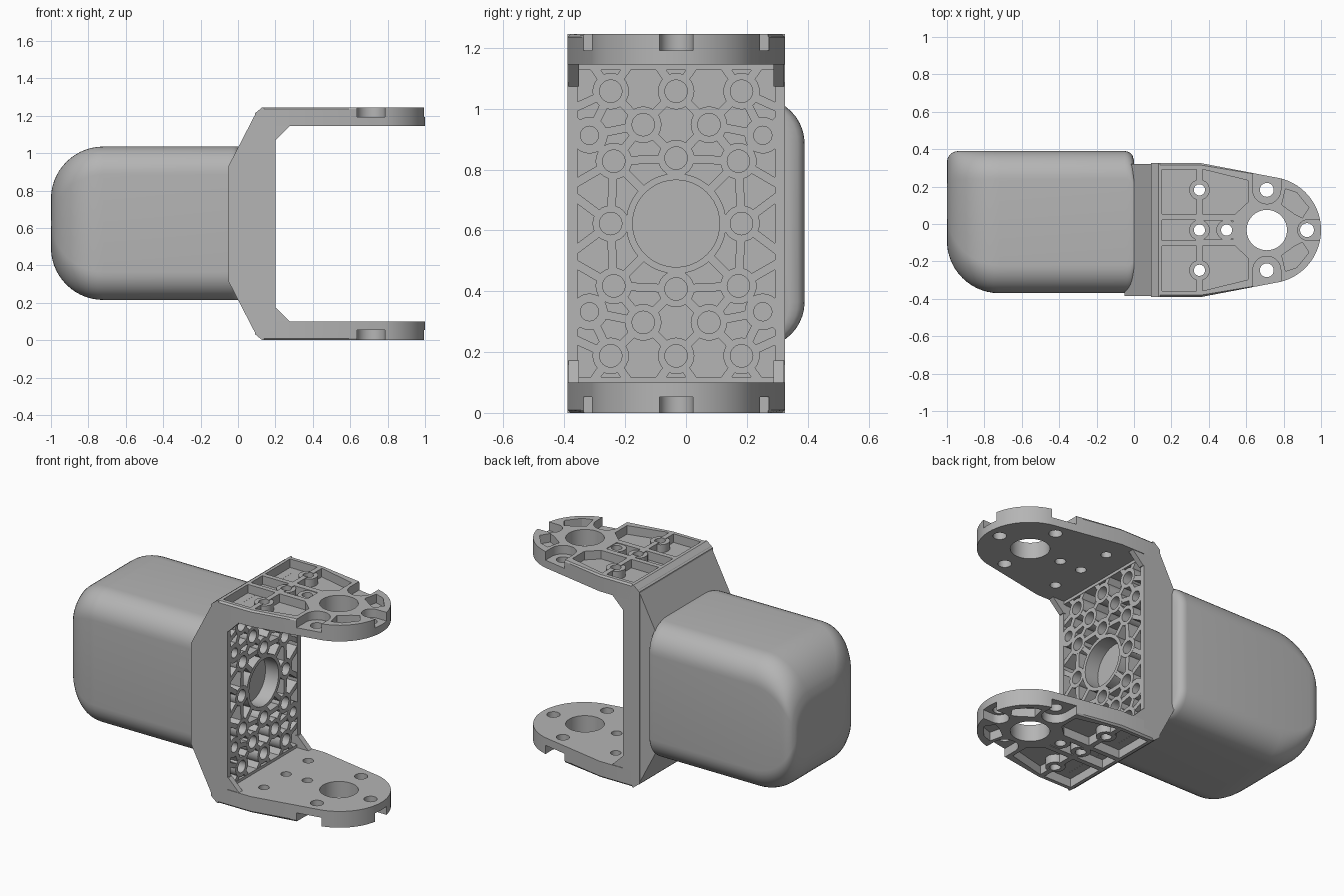
import bpy, bmesh, math
from mathutils import Vector, Matrix

cube = bpy.data.objects.get("Cube")
if cube:
    bpy.data.objects.remove(cube)

YC, ZC, HALF = -0.0325, 0.6225, 0.3575    # bracket centre and half width

grey = bpy.data.materials.new("satin grey")
grey.use_nodes = True
grey.diffuse_color = (0.46, 0.46, 0.46, 1)
grey.node_tree.nodes["Principled BSDF"].inputs["Base Color"].default_value = grey.diffuse_color


def make(name, bm, smooth=35):
    bmesh.ops.recalc_face_normals(bm, faces=bm.faces)
    me = bpy.data.meshes.new(name)
    bm.to_mesh(me)
    bm.free()
    me.materials.append(grey)
    ob = bpy.data.objects.new(name, me)
    bpy.context.collection.objects.link(ob)
    shade(ob, smooth)
    return ob


def shade(ob, angle=35):
    bpy.ops.object.select_all(action='DESELECT')
    ob.select_set(True)
    bpy.context.view_layer.objects.active = ob
    bpy.ops.object.shade_smooth_by_angle(angle=math.radians(angle))


def prism(bm, pts, vec):
    """Extrude a closed polygon of 3D points along vec."""
    a = [bm.verts.new(p) for p in pts]
    b = [bm.verts.new(Vector(p) + Vector(vec)) for p in pts]
    bm.faces.new(a)
    bm.faces.new(b[::-1])
    for i in range(len(a)):
        j = (i + 1) % len(a)
        bm.faces.new((a[i], b[i], b[j], a[j]))


def arc(cx, cy, r, a0, a1, n):
    return [(cx + r * math.cos(math.radians(a0 + (a1 - a0) * i / n)),
             cy + r * math.sin(math.radians(a0 + (a1 - a0) * i / n))) for i in range(n + 1)]


def circle(cx, cy, r, n=28):
    return arc(cx, cy, r, 0, 360, n)[:-1]


def boolean(ob, bm, operation='DIFFERENCE'):
    """Apply a throwaway bmesh to ob as a boolean."""
    cutter = make("cutter", bm)
    cutter.hide_render = True
    mod = ob.modifiers.new("cut", 'BOOLEAN')
    mod.object, mod.operation, mod.solver = cutter, operation, 'EXACT'
    bpy.context.view_layer.objects.active = ob
    bpy.ops.object.modifier_apply(modifier=mod.name)
    bpy.data.objects.remove(cutter)


def inset(d, r):
    """How far a rounding of radius r pulls in at distance d from the end."""
    return 0 if d >= r else r - math.sqrt(r * r - (r - d) ** 2)


# Body shell: rounded sections lofted along x, with large rounding at the far end
bm = bmesh.new()
steps = [0.28 * (1 - math.cos(math.pi / 2 * i / 14)) for i in range(15)]
steps += [0.004, 0.02, 0.95, 0.965, 0.98, 0.992, 1.0]
rings = []
for d in sorted(steps):
    e = 1 - d
    y0 = -0.37 + inset(d, 0.28) + inset(e, 0.03)
    y1 = 0.39 - inset(d, 0.06) - inset(e, 0.05)
    z0, z1 = 0.215 + inset(d, 0.28), 1.035 - inset(d, 0.28)
    r = 0.15
    sec = []
    for cy, cz, a in ((y1 - r, z1 - r, 0), (y0 + r, z1 - r, 90),
                      (y0 + r, z0 + r, 180), (y1 - r, z0 + r, 270)):
        sec += arc(cy, cz, r, a, a + 90, 10)
    rings.append([bm.verts.new((d - 1, y, z)) for y, z in sec])
for a, b in zip(rings, rings[1:]):
    for i in range(len(a)):
        j = (i + 1) % len(a)
        bm.faces.new((a[i], a[j], b[j], b[i]))
bm.faces.new(rings[0])
bm.faces.new(rings[-1])
make("body_shell", bm, 40)

# Flared neck between body and bracket
bm = bmesh.new()
prism(bm, [(x, YC - HALF + 0.005, ZC + z) for x, z in
           ((-0.05, -0.31), (-0.05, 0.31), (0.1, 0.6), (0.1, -0.6))],
      (0, 2 * HALF - 0.01, 0))
make("flared_neck", bm, 20)

# Bracket back plate with a rectangular recess
bm = bmesh.new()
half = [(0.09, 0.59), (0.13, 0.6225), (0.14, 0.6225), (0.14, 0.57), (0.2, 0.57)]
prof = half + [(x, -z) for x, z in reversed(half)]
prism(bm, [(x, YC - HALF, ZC + z) for x, z in prof], (0, 2 * HALF, 0))
plate = make("bracket_plate", bm)
bm = bmesh.new()
prism(bm, [(0.11, YC + sy * 0.325, ZC + sz * 0.505) for sy, sz in
           ((-1, -1), (1, -1), (1, 1), (-1, 1))], (0.2, 0, 0))
boolean(plate, bm)
shade(plate, 20)

# Lattice of round bosses joined by ribs inside the recess (offsets from centre)
X0, X1 = 0.105, 0.199
bm = bmesh.new()


def tube(bm, y, z, ri, ro, n=24):
    loops = [[bm.verts.new((x, YC + p, ZC + q)) for p, q in circle(y, z, r, n)]
             for x, r in ((X0, ri), (X1, ri), (X1, ro), (X0, ro))]
    for a, b in zip(loops, loops[1:] + loops[:1]):
        for i in range(n):
            j = (i + 1) % n
            bm.faces.new((a[i], a[j], b[j], b[i]))


def rib(bm, p, q, gap_p, gap_q, w=0.014):
    p, q = Vector(p), Vector(q)
    d = (q - p).normalized()
    s = Vector((-d.y, d.x)) * w
    p, q = p + d * gap_p, q - d * gap_q
    prism(bm, [(X0, YC + v.x, ZC + v.y) for v in (p + s, q + s, q - s, p - s)],
          (X1 - X0 - 0.001, 0, 0))


bosses = [(sy * 0.215, 0) for sy in (-1, 1)]
for sz in (-1, 1):
    bosses += [(0, sz * 0.435), (0, sz * 0.215)]
    for sy in (-1, 1):
        bosses += [(sy * 0.215, sz * 0.435), (sy * 0.108, sz * 0.325),
                   (sy * 0.285, sz * 0.29), (sy * 0.205, sz * 0.205)]
        # ribs out to the rim
        for y in (sy * 0.215, 0):
            rib(bm, (y, sz * 0.435), (y + sy * 0.06, sz * 0.52), 0.045, 0)
            rib(bm, (y, sz * 0.435), (y - sy * 0.06, sz * 0.52), 0.045, 0)
        rib(bm, (sy * 0.285, sz * 0.29), (sy * 0.335, sz * 0.34), 0.035, 0)
        rib(bm, (sy * 0.215, sz * 0.435), (sy * 0.335, sz * 0.38), 0.045, 0)
        rib(bm, (sy * 0.205, sz * 0.205), (sy * 0.335, sz * 0.13), 0.045, 0)
        rib(bm, (sy * 0.215, 0), (sy * 0.335, sz * 0.09), 0.045, 0)
for i, (y, z) in enumerate(bosses):
    tube(bm, y, z, 0.03 if abs(y) > 0.25 else 0.037, 0.06)
    for q in bosses[:i]:
        if (Vector(q) - Vector((y, z))).length < 0.21:
            rib(bm, (y, z), q, 0.045, 0.045)
    if math.hypot(y, z) < 0.3:
        rib(bm, (0, 0), (y, z), 0.15, 0.045)
tube(bm, 0, 0, 0.143, 0.165, 48)
make("recess_lattice", bm)

# Corner gussets where the arms meet the plate
bm = bmesh.new()
for sy in (-1, 1):
    for sz in (-1, 1):
        prism(bm, [(x, YC + sy * 0.32, ZC + sz * z) for x, z in
                   ((0.19, 0.45), (0.205, 0.45), (0.28, 0.525), (0.19, 0.525))],
              (0, sy * 0.034, 0))
make("corner_gussets", bm, 20)

# Fork arm, drawn about its own centre line
TOP, FLOOR, UNDER = 1.245, 1.192, 1.145


def slab(bm, pts, z0, z1):
    prism(bm, [(x, YC + v, z0) for x, v in pts], (0, 0, z1 - z0))


def both(pts):
    return [pts, [(x, -v) for x, v in pts]]


bm = bmesh.new()
tip = arc(0.715, 0, 0.285, 76, -76, 40)
side = [(0.13, HALF), (0.36, HALF)]
slab(bm, side + tip + both(side)[1][::-1], UNDER, TOP)
edges = [e for e in bm.edges if all(v.co.z > TOP - 0.001 for v in e.verts)]
bmesh.ops.bevel(bm, geom=edges, offset=0.01, segments=1, affect='EDGES')
arm = make("upper_arm", bm)

# Pockets, centre pair first, then mirrored pairs
pockets = [[(0.15, -0.055), (0.33, -0.055), (0.33, 0.055), (0.15, 0.055)],
           [(0.37, -0.05), (0.53, -0.05), (0.53, 0.05), (0.37, 0.05)]]
pockets += both([(0.15, 0.085), (0.335, 0.085), (0.335, 0.325), (0.15, 0.325)])
pockets += both([(0.365, 0.085), (0.54, 0.085), (0.61, 0.15), (0.61, 0.265), (0.365, 0.325)])
pockets += both([(0.79, 0.135), (0.81, 0.22), (0.87, 0.2), (0.935, 0.12), (0.9, 0.065), (0.86, 0.085)])
bm = bmesh.new()
for p in pockets:
    slab(bm, p, FLOOR, 1.4)
boolean(arm, bm)

# Open scallops around the outer holes
bm = bmesh.new()
for p in both(arc(0.71, 0.215, 0.075, 180, 360, 16) + [(0.785, 0.4), (0.635, 0.4)]):
    slab(bm, p, FLOOR, 1.4)
slab(bm, arc(0.93, 0, 0.055, 90, 270, 16) + [(1.1, -0.055), (1.1, 0.055)], FLOOR, 1.4)
boolean(arm, bm)

# Screw bosses, then every through hole
small = [(0.35, 0.215), (0.35, 0), (0.35, -0.215), (0.495, 0)]
bm = bmesh.new()
for x, v in small:
    slab(bm, circle(x, v, 0.055), UNDER + 0.02, TOP - 0.004)
boolean(arm, bm, 'UNION')
bm = bmesh.new()
for x, v in small:
    slab(bm, circle(x, v, 0.03), 1, 1.4)
for x, v, r in ((0.71, 0.215, 0.037), (0.71, -0.215, 0.037), (0.925, 0, 0.037), (0.71, 0, 0.108)):
    slab(bm, circle(x, v, r, 40), 1, 1.4)
boolean(arm, bm)
shade(arm, 30)

# Lower arm mirrors the upper one
me = arm.data.copy()
me.transform(Matrix.Translation((0, 0, 2 * ZC)) @ Matrix.Diagonal((1, 1, -1, 1)))
me.flip_normals()
lower = bpy.data.objects.new("lower_arm", me)
bpy.context.collection.objects.link(lower)
